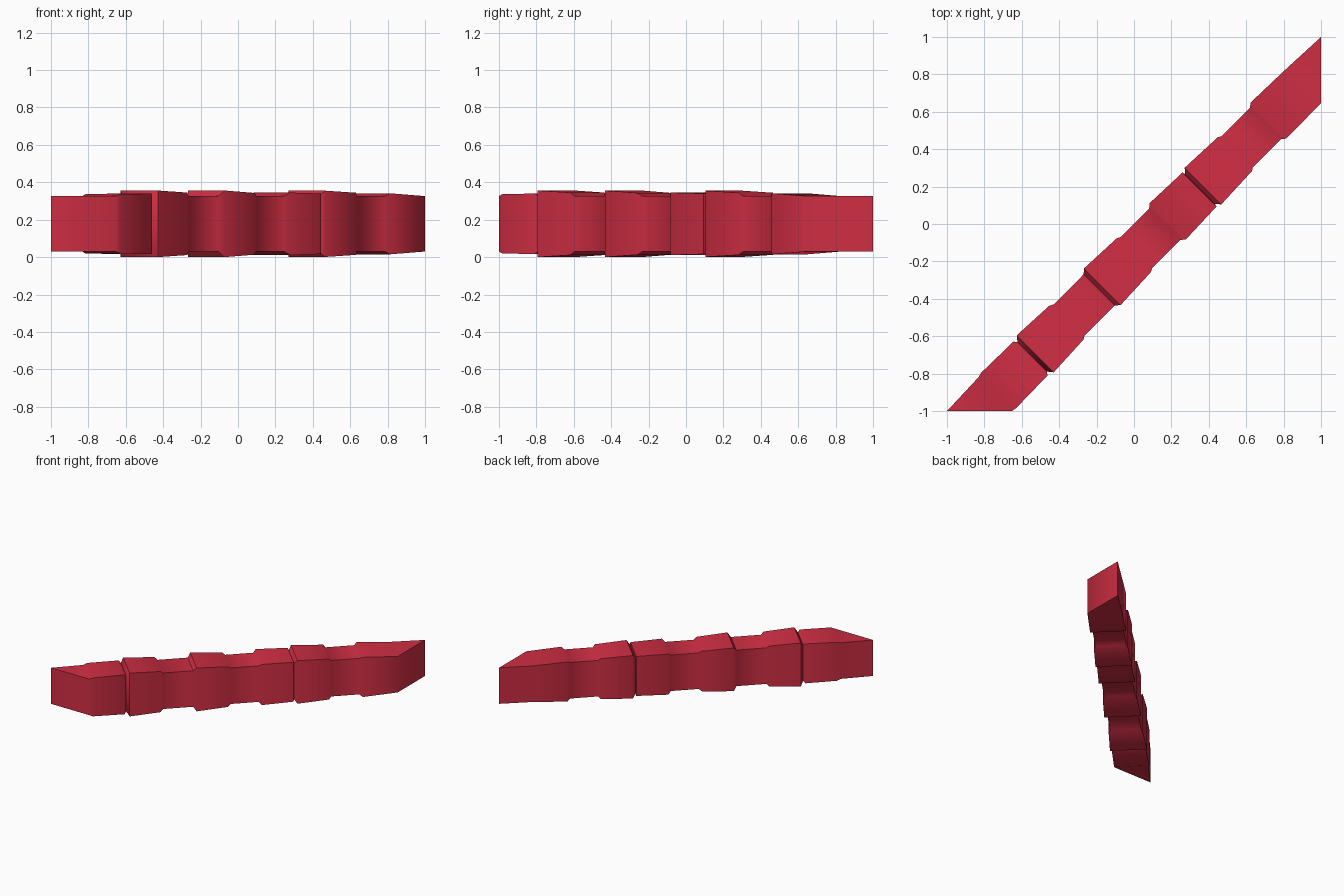
import bpy, bmesh, math

cube = bpy.data.objects.get("Cube")
if cube:
    bpy.data.objects.remove(cube, do_unlink=True)

red = bpy.data.materials.new("crimson red")
red.use_nodes = True
colour = (0.62, 0.027, 0.056, 1)
red.diffuse_color = colour
red.node_tree.nodes["Principled BSDF"].inputs["Base Color"].default_value = colour

MID_Z = 0.178
MID_W = 0.083
BASE = (0.083, 0.148)    # half width and half height of the plain bar

# Cross-sections along the diagonal: distance, half width, half height
sections = [(-0.825, 0.089, BASE[1]), (-0.807, 0.094, 0.158), (-0.637, 0.091, 0.162)]


def swelling(start, end, width, tall, end_tall, groove):
    """A flared segment with the plain bar or a groove in front of it."""
    sections.append((start - 0.016, groove, BASE[1]))
    sections.append((start, width, tall))
    sections.append((end, 0.091, end_tall))


swelling(-0.611, -0.445, 0.099, 0.178, 0.167, 0.079)
sections.append((-0.430, *BASE))
swelling(-0.253, -0.085, 0.098, 0.178, 0.165, BASE[0])
sections.append((-0.068, *BASE))
swelling(0.097, 0.267, 0.097, 0.167, 0.162, BASE[0])
swelling(0.286, 0.457, 0.098, 0.177, 0.166, 0.080)
sections.append((0.469, *BASE))
swelling(0.636, 0.820, 0.096, 0.163, BASE[1], BASE[0])

# Loft the rectangular rings along the x = y diagonal
bm = bmesh.new()


def point(s, w, z):
    return bm.verts.new((s + w, s - w, z))


rings = []
for s, half, tall in sections:
    rings.append([point(s, MID_W + a * half, MID_Z + b * tall)
                  for a, b in ((-1, -1), (1, -1), (1, 1), (-1, 1))])
# Make the outer corners meet the square end planes
for v in rings[0][1:3]:
    v.co.y = -1
for v in rings[-1][1:3]:
    v.co.x = 1

for r, q in zip(rings, rings[1:]):
    for i in range(4):
        j = (i + 1) % 4
        bm.faces.new((r[i], r[j], q[j], q[i]))

# Mitred wedge at each end
for ring, tip in ((rings[0], -1), (rings[-1], 1)):
    low = point(tip, 0, MID_Z - BASE[1])
    high = point(tip, 0, MID_Z + BASE[1])
    a, b, c, d = ring
    bm.faces.new((a, b, low))
    bm.faces.new((c, d, high))
    bm.faces.new((b, c, high, low))
    bm.faces.new((d, a, low, high))

bmesh.ops.recalc_face_normals(bm, faces=bm.faces)
mesh = bpy.data.meshes.new("segmented_bar")
bm.to_mesh(mesh)
bm.free()
mesh.materials.append(red)
bar = bpy.data.objects.new("segmented_bar", mesh)
bpy.context.collection.objects.link(bar)

bpy.ops.object.select_all(action='DESELECT')
bar.select_set(True)
bpy.context.view_layer.objects.active = bar
bpy.ops.object.shade_smooth_by_angle(angle=math.radians(52))
